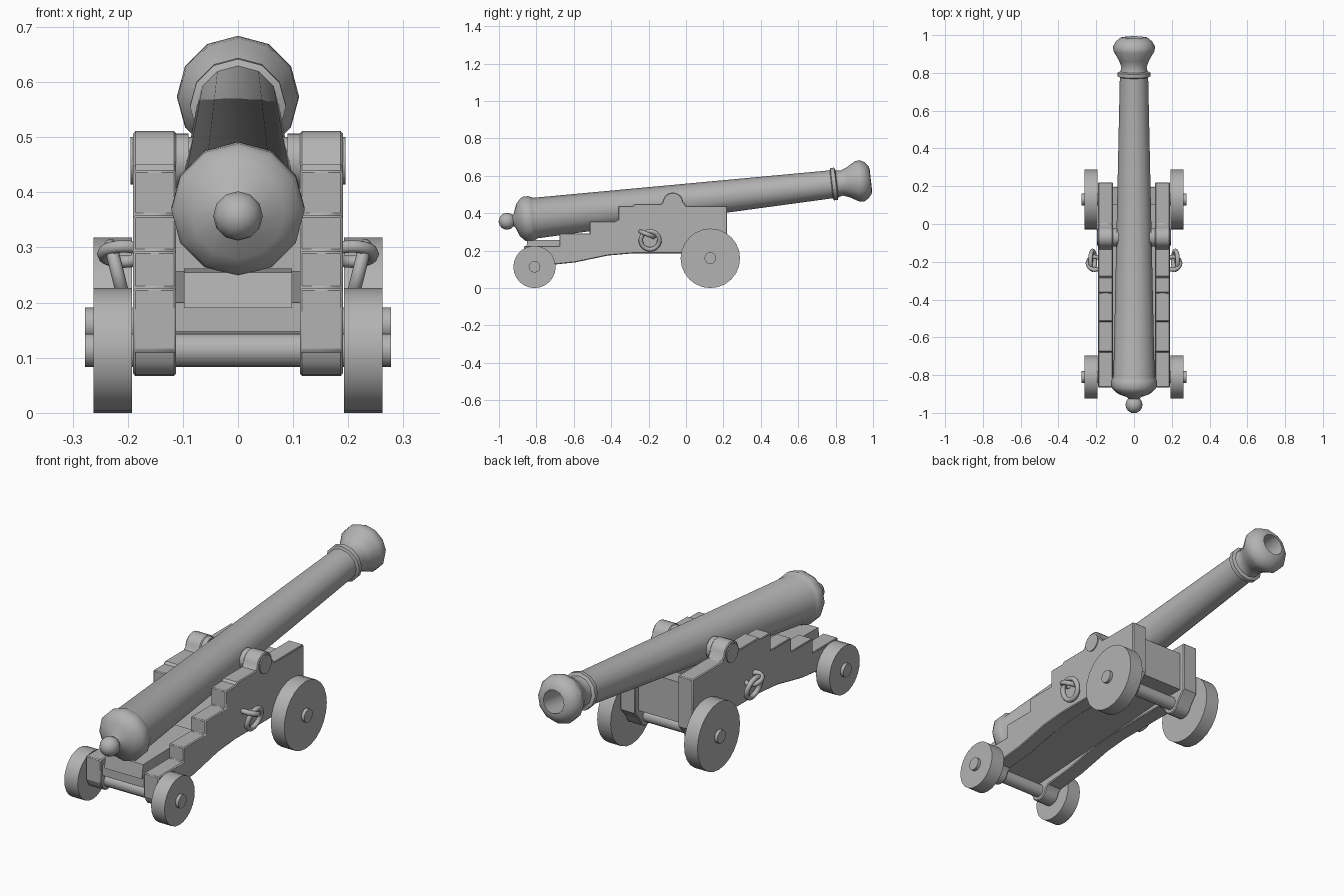
import bpy, bmesh, math
from mathutils import Vector, Matrix

if "Cube" in bpy.data.objects:
    bpy.data.objects.remove(bpy.data.objects["Cube"])

iron = bpy.data.materials.new("plain grey")
iron.diffuse_color = (0.45, 0.45, 0.45, 1)
iron.use_nodes = True
iron.node_tree.nodes["Principled BSDF"].inputs["Base Color"].default_value = iron.diffuse_color


def finish(name, bm, angle=35):
    """Turn a bmesh into a named, smooth-by-angle object."""
    bmesh.ops.recalc_face_normals(bm, faces=bm.faces)
    mesh = bpy.data.meshes.new(name)
    bm.to_mesh(mesh)
    bm.free()
    mesh.materials.append(iron)
    ob = bpy.data.objects.new(name, mesh)
    bpy.context.collection.objects.link(ob)
    bpy.ops.object.select_all(action='DESELECT')
    bpy.context.view_layer.objects.active = ob
    ob.select_set(True)
    bpy.ops.object.shade_smooth_by_angle(angle=math.radians(angle))
    return ob


def lathe(name, profile, origin, axis, sides):
    """Revolve (distance, radius) pairs about an axis; radius 0 closes an end."""
    axis = Vector(axis).normalized()
    side = Vector((1, 0, 0))
    up = side.cross(axis)
    bm = bmesh.new()
    rings = []
    for t, r in profile:
        centre = Vector(origin) + axis * t
        if r == 0:
            rings.append([bm.verts.new(centre)] * sides)
        else:
            rings.append([bm.verts.new(centre + r * (math.cos(a) * side + math.sin(a) * up))
                          for a in (math.tau * k / sides for k in range(sides))])
    for a, b in zip(rings, rings[1:]):
        for k in range(sides):
            n = (k + 1) % sides
            corners = list(dict.fromkeys([a[k], a[n], b[n], b[k]]))
            bm.faces.new(corners)
    return finish(name, bm)


def rod(name, x0, x1, y, z, r, sides=24):
    """Cylinder lying along x."""
    bm = bmesh.new()
    m = Matrix.Translation(((x0 + x1) / 2, y, z)) @ Matrix.Rotation(math.pi / 2, 4, 'Y')
    bmesh.ops.create_cone(bm, cap_ends=True, segments=sides, radius1=r, radius2=r,
                          depth=abs(x1 - x0), matrix=m)
    return finish(name, bm)


def slab(name, x0, x1, outline):
    """Extrude a (y, z) outline along x."""
    bm = bmesh.new()
    face = bm.faces.new([bm.verts.new((x0, y, z)) for y, z in outline])
    ext = bmesh.ops.extrude_face_region(bm, geom=[face])
    moved = [v for v in ext["geom"] if isinstance(v, bmesh.types.BMVert)]
    bmesh.ops.translate(bm, verts=moved, vec=(x1 - x0, 0, 0))
    return finish(name, bm, 30)


def arc(cy, cz, r, a0, a1, n=8):
    return [(cy + r * math.cos(math.radians(a0 + (a1 - a0) * i / n)),
             cz + r * math.sin(math.radians(a0 + (a1 - a0) * i / n))) for i in range(n + 1)]


def ring(name, centre, major, minor, rot):
    """Torus built from a swept circle; its own axis is z before rotation."""
    bm = bmesh.new()
    nu, nv = 20, 8
    m = Matrix.Translation(centre) @ rot
    grid = [[bm.verts.new(m @ Vector((
        (major + minor * math.cos(v)) * math.cos(u),
        (major + minor * math.cos(v)) * math.sin(u), minor * math.sin(v))))
        for v in (math.tau * j / nv for j in range(nv))]
        for u in (math.tau * i / nu for i in range(nu))]
    for i in range(nu):
        for j in range(nv):
            i2, j2 = (i + 1) % nu, (j + 1) % nv
            bm.faces.new((grid[i][j], grid[i2][j], grid[i2][j2], grid[i][j2]))
    return finish(name, bm, 60)


# Barrel, raised at the muzzle, with breech swell, muzzle band and hollow bore
TAIL = (0, -0.957, 0.357)
AIM = (0, 1, 0.114)
lathe("barrel", [
    (0.03, 0), (0.03, 0.026), (0.042, 0.04), (0.058, 0.085), (0.085, 0.114), (0.1, 0.121),
    (0.128, 0.121), (0.138, 0.116), (0.152, 0.109),
    (1.745, 0.075), (1.75, 0.087), (1.77, 0.087), (1.776, 0.072),
    (1.80, 0.067), (1.835, 0.08), (1.885, 0.109), (1.91, 0.111), (1.935, 0.097),
    (1.955, 0.073), (1.958, 0.054), (1.76, 0.05), (1.76, 0)], TAIL, AIM, 12)

# Round knob behind the breech
lathe("breech_knob", [(-0.045 * math.cos(math.pi * i / 8),
                       0 if i in (0, 8) else 0.045 * math.sin(math.pi * i / 8))
                      for i in range(9)], TAIL, AIM, 12)

# Trunnion bar carrying the barrel
rod("trunnion", -0.195, 0.195, -0.07, 0.457, 0.043)

# Stepped carriage cheeks: stair top, trunnion caps, rounded axle bosses
cheek = [(-0.865, 0.113), (-0.865, 0.226), (-0.677, 0.226), (-0.677, 0.293),
         (-0.515, 0.293), (-0.515, 0.358), (-0.363, 0.358), (-0.363, 0.44),
         (-0.285, 0.44), (-0.275, 0.45), (-0.135, 0.45)]
cheek += arc(-0.07, 0.456, 0.055, 175, 5, 10)
cheek += [(-0.005, 0.45), (0.0, 0.44), (0.22, 0.44), (0.22, 0.2)]
cheek += arc(0.13, 0.16, 0.05, -10, -170)
cheek += [(0.04, 0.185), (-0.02, 0.185), (-0.289, 0.185), (-0.417, 0.174),
          (-0.594, 0.137), (-0.70, 0.126), (-0.745, 0.122)]
cheek += arc(-0.81, 0.117, 0.05, -10, -170)

WHEELS = (("front", 0.13, 0.159), ("rear", -0.81, 0.113))
for s, label in ((-1, "left"), (1, "right")):
    plank = slab("cheek_" + label, s * 0.112, s * 0.19, cheek)
    bev = plank.modifiers.new("soft_edges", 'BEVEL')
    bev.width, bev.segments = 0.004, 1
    bev.limit_method, bev.angle_limit = 'ANGLE', math.radians(50)

    # Inner trunnion shoulder between barrel and cheek
    rod("trunnion_shoulder_" + label, s * 0.09, s * 0.115, -0.07, 0.457, 0.05)

    # Solid wheels
    for end, y, r in WHEELS:
        rod(f"{end}_wheel_{label}", s * 0.192, s * 0.262, y, r, r)

    # Staple loop and the tackle ring hanging from it
    ring("staple_" + label, (s * 0.207, -0.208, 0.288), 0.037, 0.012,
         Matrix.Rotation(math.radians(-22), 4, 'X'))
    ring("tackle_ring_" + label, (s * 0.219, -0.192, 0.255), 0.05, 0.012,
         Matrix.Rotation(math.radians(90 + s * 14), 4, 'Y'))

# Axles with ends showing past the wheels
for end, y, r in WHEELS:
    rod(end + "_axle", -0.277, 0.277, y, r + 0.001, 0.031, 16)

# Floor plank, elevating wedge and front transom between the cheeks
slab("floor", -0.113, 0.113, [(-0.85, 0.148), (-0.85, 0.2), (0.16, 0.26), (0.16, 0.215)])
slab("wedge", -0.098, 0.098, [(-0.858, 0.19), (-0.848, 0.255), (-0.45, 0.262), (-0.45, 0.2)])
slab("transom", -0.113, 0.113, [(0.1, 0.205), (0.1, 0.385), (0.195, 0.395), (0.195, 0.205)])
